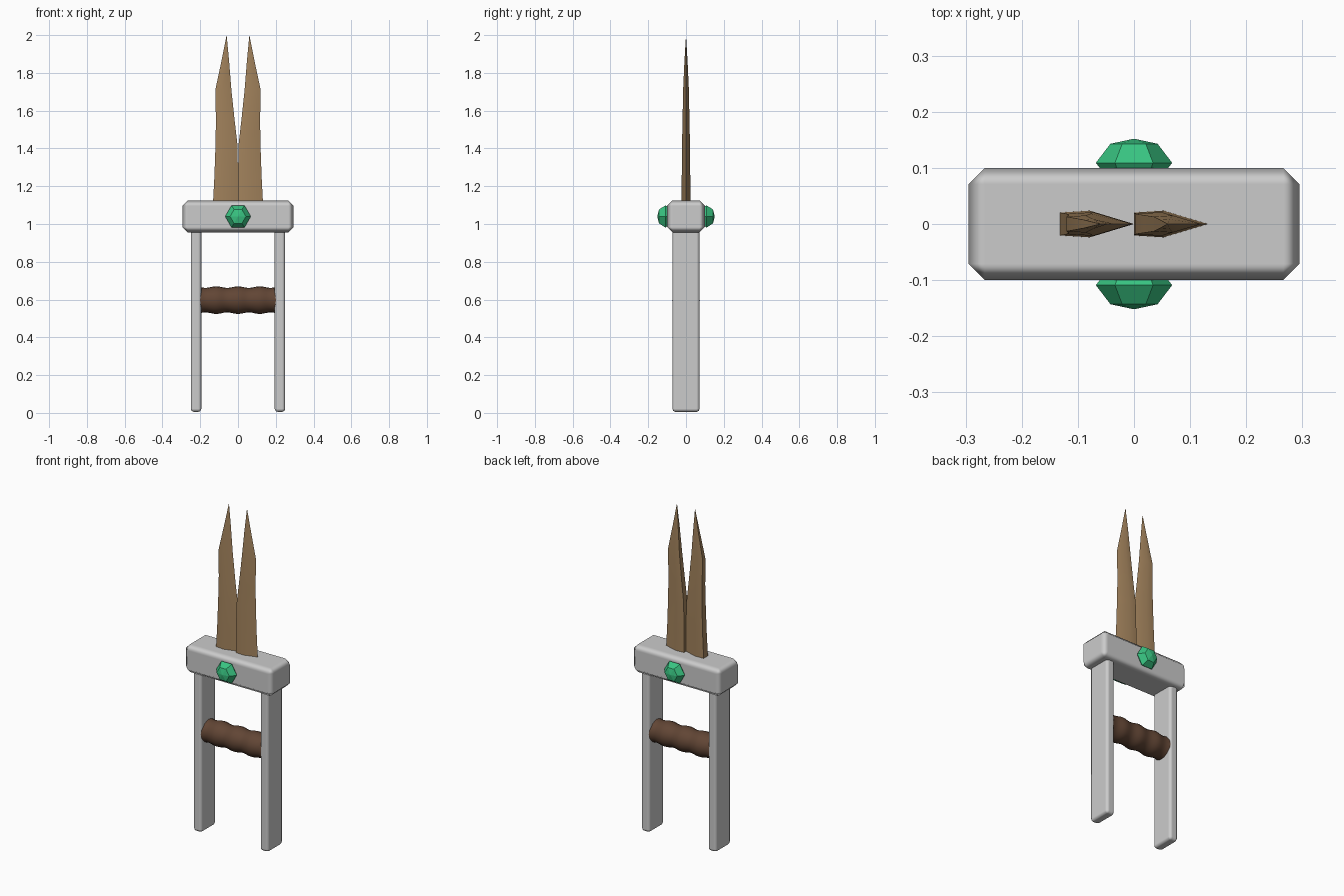
import bpy, bmesh, math

if "Cube" in bpy.data.objects:
    bpy.data.objects.remove(bpy.data.objects["Cube"])

def material(name, rgb):
    m = bpy.data.materials.new(name)
    m.diffuse_color = (*rgb, 1)
    m.use_nodes = True
    m.node_tree.nodes["Principled BSDF"].inputs["Base Color"].default_value = m.diffuse_color
    return m

bronze = material("bronze", (0.37, 0.23, 0.11))
leather = material("leather", (0.12, 0.06, 0.035))
green = material("green", (0.04, 0.55, 0.22))

def loft(name, rings, mat, smooth=False):
    """Skin a list of closed rings, capping both ends."""
    bm = bmesh.new()
    vs = [[bm.verts.new(p) for p in r] for r in rings]
    n = len(vs[0])
    for a, b in zip(vs, vs[1:]):
        for i in range(n):
            j = (i + 1) % n
            bm.faces.new((a[i], a[j], b[j], b[i]))
    bm.faces.new(vs[0])
    bm.faces.new(vs[-1])
    bmesh.ops.remove_doubles(bm, verts=bm.verts, dist=1e-5)
    bmesh.ops.recalc_face_normals(bm, faces=bm.faces)
    me = bpy.data.meshes.new(name)
    bm.to_mesh(me)
    bm.free()
    ob = bpy.data.objects.new(name, me)
    bpy.context.collection.objects.link(ob)
    me.materials.append(mat)
    if smooth:
        bpy.ops.object.select_all(action='DESELECT')
        ob.select_set(True)
        bpy.context.view_layer.objects.active = ob
        bpy.ops.object.shade_smooth_by_angle(angle=math.radians(35))
    return ob

def bevel_box(name, centre, size, width, segments):
    bpy.ops.mesh.primitive_cube_add(size=1, location=centre)
    ob = bpy.context.object
    ob.name = name
    ob.scale = size
    bpy.ops.object.transform_apply(location=False, rotation=False, scale=True)
    bpy.ops.object.shade_smooth()
    b = ob.modifiers.new("bevel", 'BEVEL')
    b.width, b.segments, b.harden_normals = width, segments, True
    return ob

# Guard and the two side bars
bevel_box("guard", (0, 0, 1.04), (0.59, 0.2, 0.17), 0.029, 1)
for side, s in (("left", -1), ("right", 1)):
    bevel_box(side + "_bar", (s * 0.222, 0, 0.505), (0.056, 0.144, 1.0), 0.017, 2)

# Grip with wavy wrapping
rings = []
for i in range(33):
    x = -0.2 + 0.4 * i / 32
    r = 0.069 + 0.004 * math.cos(2 * math.pi * x / 0.115)
    rings.append([(x, r * math.cos(t * math.pi / 10), 0.597 + r * math.sin(t * math.pi / 10))
                  for t in range(20)])
loft("grip", rings, leather, True)

# Twin blades: mirrored outline, but both have the spine on the left
stations = [  # z, outer x, inner x, half thickness
    (1.08, 0.134, 0.0, 0.023), (1.25, 0.125, 0.0, 0.0215), (1.42, 0.119, 0.003, 0.020),
    (1.55, 0.117, 0.018, 0.0175), (1.71, 0.120, 0.035, 0.0145),
    (1.86, 0.088, 0.047, 0.008), (2.0, 0.060, 0.060, 0.0)]
for side, s in (("left", -1), ("right", 1)):
    rings = []
    for z, outer, inner, h in stations:
        spine, edge = sorted((s * outer, s * inner))
        mid = spine + 0.4 * (edge - spine)
        rings.append([(spine, -0.9 * h, z), (mid, -1.05 * h, z), (edge, 0, z),
                      (mid, 1.05 * h, z), (spine, 0.9 * h, z)])
    loft(side + "_blade", rings, bronze, True)

# Faceted hexagonal gems, front and back
for side, s in (("front", -1), ("back", 1)):
    rings = [[(r * math.cos(k * math.pi / 3), s * y, 1.04 + r * math.sin(k * math.pi / 3))
              for k in range(6)]
             for y, r in ((0.085, 0.05), (0.1, 0.061), (0.109, 0.068), (0.143, 0.042), (0.152, 0))]
    loft(side + "_gem", rings, green)
